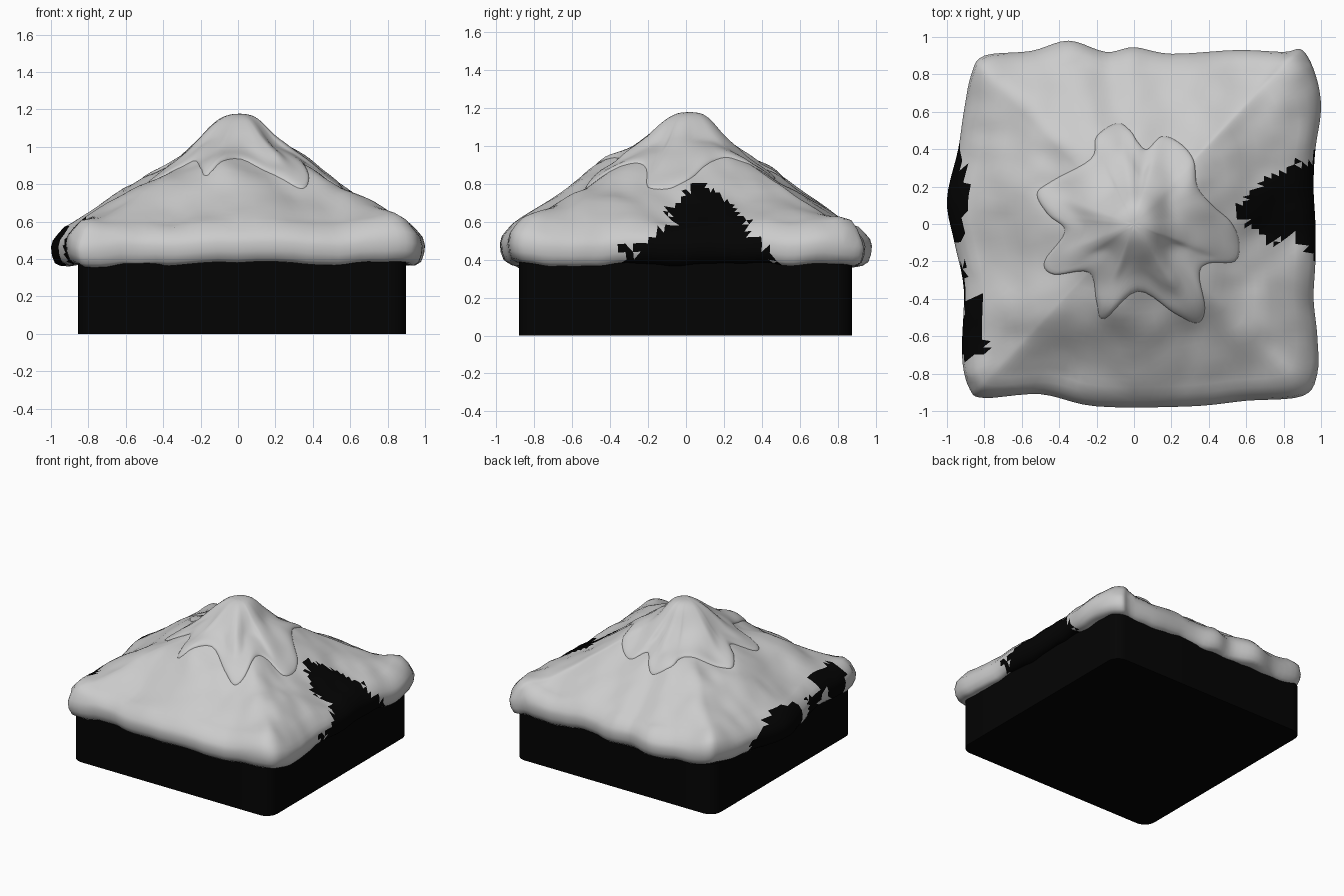
import bpy, bmesh, math, random
from mathutils import Vector, noise
from mathutils.bvhtree import BVHTree

if "Cube" in bpy.data.objects:
    bpy.data.objects.remove(bpy.data.objects["Cube"])

random.seed(4)
dark = bpy.data.materials.new("dark")
dark.diffuse_color = (0.001, 0.001, 0.001, 1)
dark.use_nodes = True
dark.node_tree.nodes["Principled BSDF"].inputs["Base Color"].default_value = dark.diffuse_color


def spline(pts, per):
    """Closed smooth curve through 2D points."""
    p = [Vector(q) for q in pts]
    n, out = len(p), []
    for i in range(n):
        a, b, c, d = p[i - 1], p[i], p[(i + 1) % n], p[(i + 2) % n]
        for k in range(per):
            t = k / per
            out.append(0.5 * (2 * b + (c - a) * t + (2 * a - 5 * b + 4 * c - d) * t * t
                              + (3 * b - a - 3 * c + d) * t ** 3))
    return out


def lerp_table(table, x):
    for (x0, y0), (x1, y1) in zip(table, table[1:]):
        if x <= x1:
            f = max(0, (x - x0) / (x1 - x0))
            return y0 + (y1 - y0) * f
    return table[-1][1]


def soft_table(table, x, w=.05):
    return sum(lerp_table(table, abs(x + w * k / 3)) for k in range(-3, 4)) / 7


def loft(rings, tip):
    """Skin a stack of closed rings and close the top with a fan."""
    bm = bmesh.new()
    vr = [[bm.verts.new(c) for c in r] for r in rings]
    n = len(vr[0])
    for a, b in zip(vr, vr[1:]):
        for i in range(n):
            j = (i + 1) % n
            bm.faces.new((a[i], a[j], b[j], b[i]))
    top = bm.verts.new(tip)
    for i in range(n):
        bm.faces.new((vr[-1][i], vr[-1][(i + 1) % n], top))
    return bm


def finish(bm, name, mats, angle=60):
    me = bpy.data.meshes.new(name)
    bm.to_mesh(me)
    bm.free()
    for m in mats:
        me.materials.append(m)
    ob = bpy.data.objects.new(name, me)
    bpy.context.collection.objects.link(ob)
    bpy.context.view_layer.objects.active = ob
    ob.select_set(True)
    bpy.ops.object.shade_smooth_by_angle(angle=math.radians(angle))
    ob.select_set(False)


# Dark square base with rounded upright corners
bm = bmesh.new()
bmesh.ops.create_cube(bm, size=1)
for v in bm.verts:
    v.co = Vector((v.co.x * 1.755 + 0.022, v.co.y * 1.755 - 0.003, (v.co.z + 0.5) * 0.4))
up = [e for e in bm.edges if abs(e.verts[0].co.z - e.verts[1].co.z) > 0.1]
bmesh.ops.bevel(bm, geom=up, offset=0.09, segments=6, profile=0.5, affect='EDGES')
finish(bm, "base_block", [dark], 35)

# Lower snow blanket: wavy square outline, rolled rim, pyramid slope
outline = spline([(.97, 0), (.96, .2), (.97, .4), (1, .62), (.97, .8), (.9, .93), (.8, .92),
                  (.55, .93), (.2, .91), (0, .945), (-.15, .92), (-.35, .98), (-.55, .925),
                  (-.8, .9), (-.87, .8), (-.91, .6), (-.94, .4), (-1, .13), (-.96, -.1),
                  (-.91, -.35), (-.92, -.7), (-.88, -.88), (-.8, -.93), (-.5, -.91),
                  (-.2, -.975), (.3, -.975), (.6, -.945), (.9, -.92), (.98, -.8), (.98, -.6),
                  (.96, -.4), (.97, -.2)], 5)
rim = [(.84, .4), (.9, .378), (.95, .372), (.98, .39), (.995, .43), (1, .475), (.99, .51), (.965, .54)]
slope = [(0, 1.03), (.2, 1.0), (.36, .92), (.5, .845), (.6, .785), (.8, .66), (.9, .595), (.94, .565)]


def snow_z(x, y, z, t):
    amp = .045 if t < .9 else .03
    z += amp * noise.noise(Vector((x * 3.2, y * 3.2, 1.7)))
    z += .012 * noise.noise(Vector((x * 8, y * 8, 5.2)))
    z += 0.05 * math.exp(-((x + .1) ** 2 + (y + .45) ** 2) / .03)
    corner = math.exp(-((abs(x) - .84) ** 2 + (abs(y) - .84) ** 2) / .02)
    return z + 0.04 * corner * (1 if z > .5 else .2)


def ring_xy(p, t):
    """Rings get rounder toward the peak, softening the hips."""
    soft = min(.6, max(0, (.93 - t) * 1.1))
    k = 1 - soft * max(0, 1 - .96 / p.length)
    return p.x * t * k, p.y * t * k


levels = rim + [(t / 100, soft_table(slope, t / 100, .04)) for t in range(93, 4, -4)]
rings = []
for t, z in levels:
    xy = [ring_xy(p, t) for p in outline]
    rings.append([(x, y, snow_z(x, y, z, t)) for x, y in xy])
bm = loft(rings, (0, 0, 1.03))
bmesh.ops.triangulate(bm, faces=bm.faces[:])
tree = BVHTree.FromBMesh(bm)
# Ragged bare patches where the dark roof shows
for f in bm.faces:
    c = f.calc_center_median()
    j = random.uniform(-.03, .03) + .14 * noise.noise(c * 6)
    right = c.x > .55 and (abs(c.y - .06) < (.83 - c.z) * .95 + j and abs(c.y - .08) < .38 + j)
    left = c.x < -.91 + j * .3 and abs(c.y) < .7 + j and c.z < .6 and abs(c.y + .16) > .05
    low_left = (c.x < -.82 + j) and -.7 < c.y < -.45 + j and c.z < .62
    f.material_index = 1 if right or left or low_left else 0
finish(bm, "lower_snow", [None, dark], 80)

# Upper snow cap: lobed drip outline over a rounded peak
lobes = spline([(.42, .1), (.34, .2), (.32, .34), (.25, .43), (.15, .47), (.07, .4), (.02, .44),
                (-.02, .5), (-.09, .54), (-.2, .47), (-.23, .35), (-.44, .23), (-.52, .16),
                (-.46, .05), (-.37, -.04), (-.48, -.2), (-.43, -.27), (-.24, -.26), (-.2, -.42),
                (-.16, -.51), (.02, -.36), (.22, -.48), (.34, -.53), (.38, -.45), (.35, -.27),
                (.4, -.21), (.54, -.2), (.565, -.1), (.52, .01)], 5)
peak = [(0, 1.18), (.06, 1.172), (.12, 1.145), (.2, 1.05), (.3, .955), (.4, .885), (.6, .77)]


def ground(x, y):
    return tree.ray_cast(Vector((x, y, 3)), Vector((0, 0, -1)))[0].z


rings = []
for s, lift in [(.97, -.03), (1, -.008), (.996, .004), (.975, .01), (.94, .014)] + \
        [(k / 20, .016) for k in range(18, 0, -1)]:
    ring = []
    for p in lobes:
        x, y = p.x * s, p.y * s
        r, R = math.hypot(x, y), p.length
        z = ground(x, y) + lift
        if s < .93:
            # Lobe ridges fade out toward the smooth summit
            ridge = (R - .44) * .22 * math.sin(math.pi * s) * min(1, (r / .26) ** 2)
            ridge += .04 * noise.noise(Vector((x * 5, y * 5, 3.3))) * min(1, r / .15)
            d = soft_table(peak, r, .05) + ridge - z
            w = min(1, (.93 - s) / .3)
            z += w * (d + math.sqrt(d * d + .0006)) / 2
        ring.append((x, y, z))
    rings.append(ring)
finish(loft(rings, (0, 0, 1.175)), "snow_cap", [], 80)
